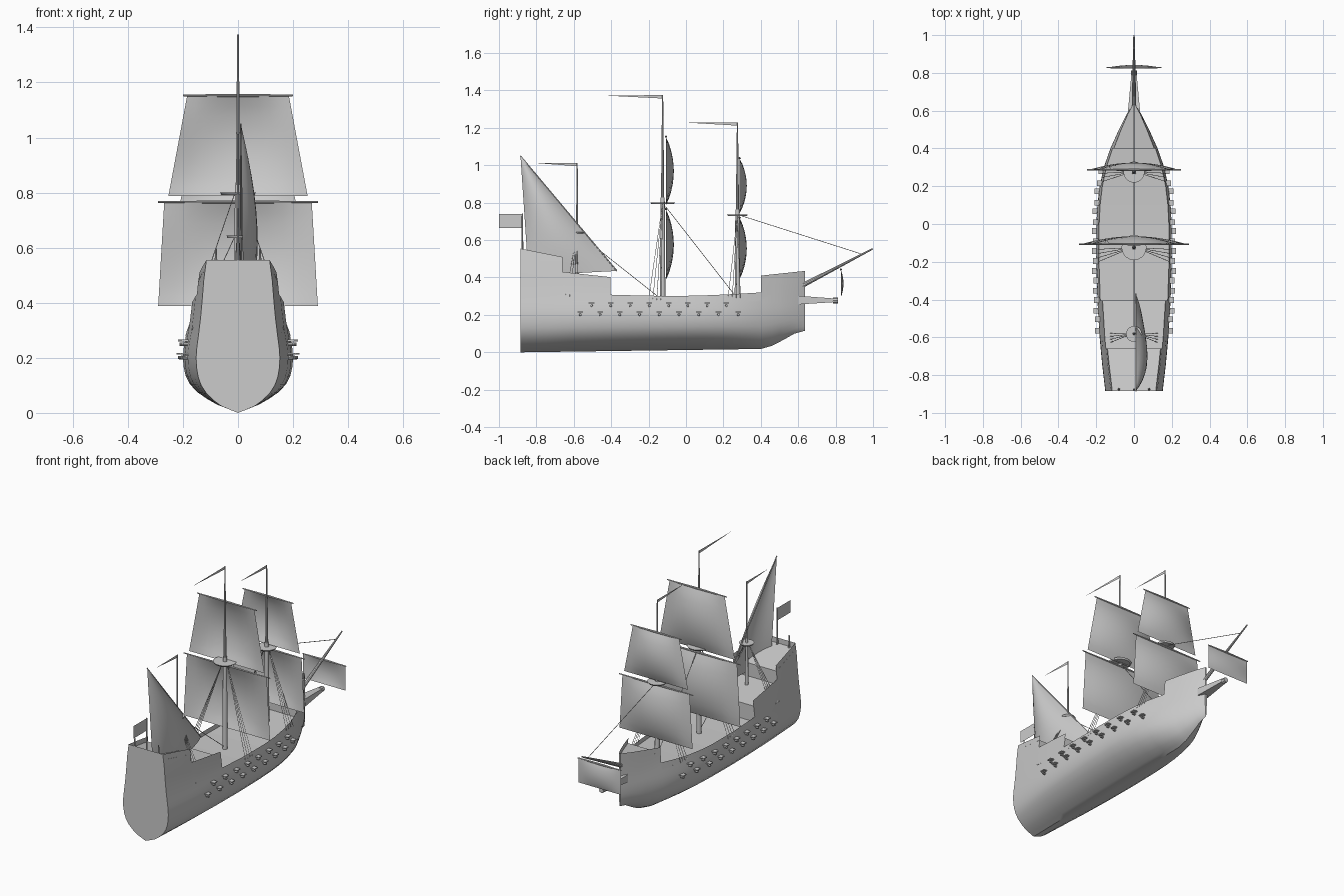
import bpy, bmesh, math
from mathutils import Vector

if "Cube" in bpy.data.objects:
    bpy.data.objects.remove(bpy.data.objects["Cube"])

grey = bpy.data.materials.new("plain_grey")
grey.use_nodes = True
grey.diffuse_color = (0.6, 0.6, 0.6, 1)
grey.node_tree.nodes["Principled BSDF"].inputs["Base Color"].default_value = (0.6, 0.6, 0.6, 1)


def finish(name, bm, smooth=True):
    mesh = bpy.data.meshes.new(name)
    bm.to_mesh(mesh)
    bm.free()
    mesh.materials.append(grey)
    obj = bpy.data.objects.new(name, mesh)
    bpy.context.collection.objects.link(obj)
    if smooth:
        bpy.ops.object.select_all(action="DESELECT")
        obj.select_set(True)
        bpy.context.view_layer.objects.active = obj
        bpy.ops.object.shade_smooth_by_angle(angle=math.radians(35))
    return obj


def grid(bm, rows):
    """Skin a list of equally long point rows."""
    vs = [[bm.verts.new(p) for p in row] for row in rows]
    for a, b in zip(vs, vs[1:]):
        for i in range(len(a) - 1):
            bm.faces.new((a[i], a[i + 1], b[i + 1], b[i]))
    return vs


def rod(bm, a, b, r1, r2=None, sides=8):
    """Add a tapered rod between two points."""
    a, b = Vector(a), Vector(b)
    d = b - a
    m = d.to_track_quat("Z", "Y").to_matrix().to_4x4()
    m.translation = (a + b) / 2
    bmesh.ops.create_cone(bm, cap_ends=True, segments=sides, radius1=r1,
                          radius2=r1 if r2 is None else r2, depth=d.length, matrix=m)


def interp(table, t):
    for (a, va), (b, vb) in zip(table, table[1:]):
        if t <= b:
            k = max(0, (t - a) / (b - a))
            return va + (vb - va) * k
    return table[-1][1]


# Hull curves: half-beam and keel along y, fullness along z
BEAM = [(-.885, .152), (-.75, .168), (-.6, .182), (-.4, .194), (-.2, .2), (0, .199), (.1, .194),
        (.2, .182), (.3, .16), (.4, .125), (.5, .08), (.58, .04), (.635, .006)]
KEEL = [(-.885, 0), (.4, .018), (.46, .035), (.52, .066), (.58, .1), (.635, .115)]
FULL = [(0, 0), (.01, .17), (.025, .4), (.045, .58), (.07, .75), (.1, .88), (.13, .95), (.165, .99),
        (.2, 1), (.235, .985), (.27, .955), (.32, .91), (.4, .86), (.48, .82), (.555, .755)]
# Rail segments: start y, end y, rail height at both ends
RAILS = [(-.885, -.66, .555, .51), (-.66, -.405, .43, .402),
         (-.405, .4, .308, .32), (.4, .635, .41, .435)]
DROP = .032


def half_width(y, z):
    k = interp(KEEL, y)
    return interp(BEAM, y) * interp(FULL, z if z > .27 else (z - k) * .27 / (.27 - k))


def rail_height(seg, y):
    a, b, za, zb = seg
    t = (y - a) / (b - a)
    sag = .012 * math.sin(math.pi * t) if b - a > .5 else 0
    return za + (zb - za) * t - sag


def stations(seg):
    inner = [y for y, _ in BEAM + KEEL if seg[0] + .01 < y < seg[1] - .01]
    return [seg[0]] + sorted(set(inner)) + [seg[1]]


def section(seg, y):
    k, top = interp(KEEL, y), rail_height(seg, y)
    zs = [k + z * (.27 - k) / .27 for z, _ in FULL if z <= .27]
    zs += [.27 + (top - .27) * t for t in (.25, .5, .75, 1)]
    side = [(half_width(y, z), y, z) for z in zs]
    return [(-x, y, z) for x, y, z in reversed(side[1:])] + side


bm = bmesh.new()
for seg in RAILS:
    vs = grid(bm, [section(seg, y) for y in stations(seg)])
    if seg is RAILS[0]:
        bm.faces.new(vs[0])
    if seg is RAILS[-1]:
        bm.faces.new(list(reversed(vs[-1])))
bmesh.ops.remove_doubles(bm, verts=bm.verts, dist=.0004)
finish("hull", bm)

# Decks and the bulkheads between them
bm = bmesh.new()
for seg in RAILS:
    rows = []
    for y in stations(seg):
        z = rail_height(seg, y) - DROP
        x = half_width(y, z)
        rows.append([(x, y, z), (-x, y, z)])
    grid(bm, rows)
for low, high, y in ((1, 0, -.66), (2, 1, -.405), (2, 3, .4)):
    rows = []
    for i in range(5):
        a, b = (rail_height(RAILS[s], y) - DROP for s in (low, high))
        z = a + (b - a) * i / 4
        rows.append([(half_width(y, z), y, z), (-half_width(y, z), y, z)])
    grid(bm, rows)
finish("decks", bm, False)


def pennant(name, pts):
    bm = bmesh.new()
    bm.faces.new([bm.verts.new((0, y, z)) for y, z in pts])
    finish(name, bm, False)


# Masts with tops, pennants and shrouds
# name, y, deck z, top platform z, platform radius, mast head z, pennant length, shroud foot x, z, y offset
MASTS = [("main", -.125, .26, .797, .066, 1.375, .315, .19, .28, -.075),
         ("fore", .275, .26, .733, .056, 1.23, .27, .168, .29, -.05),
         ("mizzen", -.582, .37, .64, .042, 1.013, .21, .168, .30, -.062)]
for name, y, z0, zt, rt, z1, length, fx, fz, off in MASTS:
    r = .015 if name != "mizzen" else .01
    bm = bmesh.new()
    rod(bm, (0, y, z0), (0, y, zt + .03), r, r * .75, 12)
    rod(bm, (0, y, zt), (0, y, z1), r * .6, .003, 10)
    finish(name + "_mast", bm)
    bm = bmesh.new()
    rod(bm, (0, y, zt - .005), (0, y, zt + .004), rt * .9, rt, 20)
    finish(name + "_top_platform", bm)
    pennant(name + "_pennant", [(y, z1), (y, z1 - .018), (y - length, z1 - .002)])
    bm = bmesh.new()
    for s in (-1, 1):
        for i in range(4):
            rod(bm, (s * fx, y + off + i * .022, fz), (s * .012, y, zt), .0014, sides=4)
    finish(name + "_shrouds", bm, False)

# Square sails and yards: name, y, top z, bottom z, top half-width, bottom half-width, yard half, bulge
SAILS = [("main_course", -.107, .763, .388, .268, .29, .29, .042),
         ("main_topsail", -.107, 1.15, .787, .185, .253, .2, .042),
         ("fore_course", .287, .717, .393, .226, .245, .248, .038),
         ("fore_topsail", .287, 1.035, .745, .156, .214, .17, .038),
         ("spritsail", .828, .44, .295, .143, .143, .146, .014)]
N = 10
for name, y, zt, zb, wt, wb, wy, bulge in SAILS:
    rows = []
    for j in range(N + 1):
        v = j / N
        w, z = wb + (wt - wb) * v, zb + (zt - zb) * v
        us = [2 * i / N - 1 for i in range(N + 1)]
        rows.append([(u * w, y + bulge * (1 - u * u) * math.sin(math.pi * v) ** .8, z) for u in us])
    bm = bmesh.new()
    grid(bm, rows)
    finish(name, bm)
    bm = bmesh.new()
    for s in (-1, 1):
        rod(bm, (0, y, zt + .003), (s * wy, y, zt + .003), .006, .003)
    finish(name + "_yard", bm)

# Lateen sail, bellied to the left, on its slanted yard
peak, tack, clew = Vector((.01, -.885, 1.05)), Vector((.01, -.37, .435)), Vector((.02, -.842, .41))
rows = []
for j in range(N + 1):
    v = j / N
    row = []
    for i in range(N + 1):
        u = i / N
        p = peak.lerp(clew.lerp(tack, u), v)
        p.x += .058 * math.sin(math.pi * u) ** .8 * math.sin(math.pi * v * .75)
        row.append(p)
    rows.append(row)
bm = bmesh.new()
grid(bm, rows)
bmesh.ops.remove_doubles(bm, verts=bm.verts, dist=.0001)
finish("lateen_sail", bm)
bm = bmesh.new()
rod(bm, peak, tack, .003, .004, 6)
finish("lateen_yard", bm)

# Bowsprit and beakhead
bm = bmesh.new()
rod(bm, (0, .56, .325), (0, .998, .553), .014, .004, 10)
finish("bowsprit", bm)
bm = bmesh.new()
ends = []
for y, w, z0, z1 in ((.6, .032, .256, .302), (.79, .014, .268, .288)):
    ends.append([(w, y, z0), (w, y, z1), (-w, y, z1), (-w, y, z0), (w, y, z0)])
grid(bm, ends)
rod(bm, (0, .785, .277), (0, .812, .277), .017, .015, 8)
finish("beakhead", bm, False)

# Stays
bm = bmesh.new()
for a, b in (((-.582, .64), (-.14, .29)), ((-.11, .78), (.265, .3)), ((.28, .735), (.94, .525))):
    rod(bm, (0, *a), (0, *b), .0018, sides=5)
finish("stays", bm, False)

# Stern flag with its staff and rail posts
bm = bmesh.new()
rod(bm, (0, -.875, .5), (0, -.875, .742), .006, .003)
for s in (-1, 1):
    rod(bm, (s * .08, -.875, .5), (s * .08, -.875, .597), .007, .003)
finish("stern_staff_and_posts", bm)
pennant("stern_flag", [(-.875, .74), (-1, .74), (-1, .665), (-.875, .665)])

# Guns with raised port lids on both sides
guns, lids = bmesh.new(), bmesh.new()
for count, start, z in ((8, -.505, .252), (9, -.565, .204)):
    for i in range(count):
        y = start + i * (.103 if count == 8 else .1055)
        x = half_width(y, z)
        for s in (-1, 1):
            rod(guns, (s * (x - .02), y, z - .003), (s * (x + .018), y, z - .003), .008, .006)
            box = bmesh.ops.create_cube(lids, size=1)["verts"]
            bmesh.ops.scale(lids, vec=(.034, .03, .006), verts=box)
            bmesh.ops.translate(lids, vec=(s * (x + .006), y, z + .011), verts=box)
finish("guns", guns)
finish("port_lids", lids, False)
